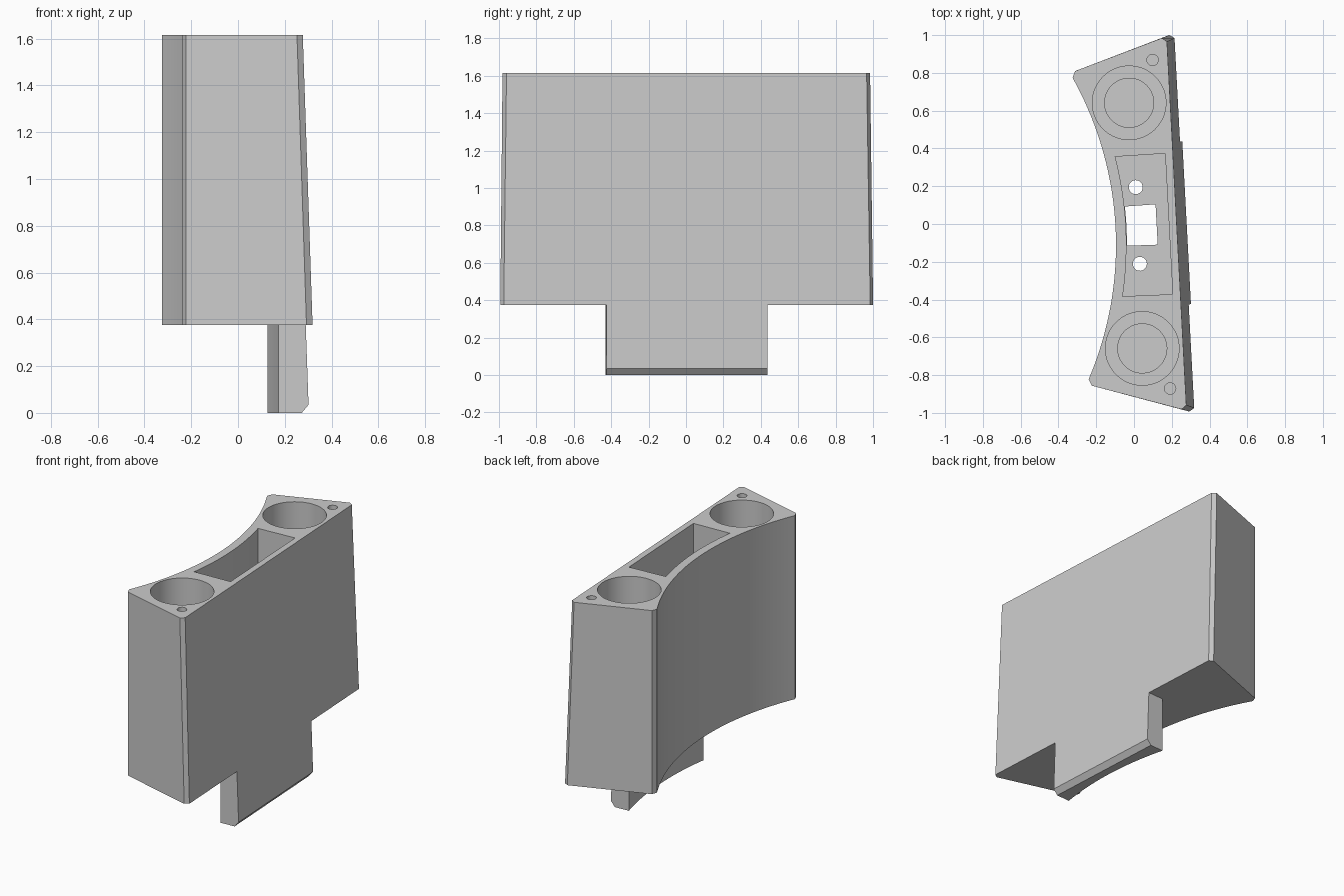
import bpy, bmesh, math
from mathutils import Matrix

cube = bpy.data.objects.get("Cube")
if cube:
    bpy.data.objects.remove(cube, do_unlink=True)

grey = bpy.data.materials.new("light_grey")
grey.use_nodes = True
grey.diffuse_color = (0.6, 0.6, 0.6, 1)
grey.node_tree.nodes["Principled BSDF"].inputs["Base Color"].default_value = (0.6, 0.6, 0.6, 1)

# The part is symmetric in its own frame, then turned slightly about z
TURN = Matrix.Translation((0, -0.009, 0)) @ Matrix.Rotation(math.radians(3.05), 4, 'Z')
ARC_X = -1.916            # shared centre of all the curved walls
BASE, TOP = 0.375, 1.615  # underside and top of the body


def arc(radius, half, steps):
    """Curved wall from +half to -half in y."""
    a = math.asin(half / radius)
    return [(ARC_X + radius * math.cos(t), radius * math.sin(t))
            for t in (a - 2 * a * i / steps for i in range(steps + 1))]


def mirrored(side, wall):
    """Closed counter-clockwise outline: mirrored side points plus a wall."""
    return [(x, -y) for x, y in reversed(side)] + side + wall


def circle(cx, cy, r, n=64):
    return [(cx + r * math.cos(2 * math.pi * i / n), cy + r * math.sin(2 * math.pi * i / n))
            for i in range(n)]


def loft(name, layers):
    """Solid through a stack of (z, outline) layers."""
    bm = bmesh.new()
    rings = [[bm.verts.new((x, y, z)) for x, y in pts] for z, pts in layers]
    n = len(rings[0])
    bm.faces.new(rings[0][::-1])
    bm.faces.new(rings[-1])
    for low, high in zip(rings, rings[1:]):
        for i in range(n):
            j = (i + 1) % n
            bm.faces.new((low[i], low[j], high[j], high[i]))
    bmesh.ops.recalc_face_normals(bm, faces=bm.faces)
    bm.transform(TURN)
    mesh = bpy.data.meshes.new(name)
    bm.to_mesh(mesh)
    bm.free()
    mesh.materials.append(grey)
    obj = bpy.data.objects.new(name, mesh)
    bpy.context.collection.objects.link(obj)
    return obj


def activate(obj):
    bpy.ops.object.select_all(action='DESELECT')
    obj.select_set(True)
    bpy.context.view_layer.objects.active = obj


def cut(obj, outline, low, high=TOP + 0.1):
    cutter = loft("cutter", [(low, outline), (high, outline)])
    cutter.hide_render = True
    mod = obj.modifiers.new("cut", 'BOOLEAN')
    mod.operation = 'DIFFERENCE'
    mod.solver = 'EXACT'
    mod.object = cutter
    activate(obj)
    bpy.ops.object.modifier_apply(modifier=mod.name)
    bpy.data.objects.remove(cutter, do_unlink=True)


# Main body: hollow-curved inner wall, leaning outer face, chamfered corners
inner = arc(1.818, 0.799, 48)
corner = (-0.268, 0.834)
wall = [corner] + inner + [(corner[0], -corner[1])]
body = loft("body", [
    (BASE, mirrored([(0.267, 0.981), (0.24, 0.998)], wall)),
    (TOP, mirrored([(0.226, 0.964), (0.2, 0.984)], wall))])

# Central pocket with a window and two screw holes through its floor
FLOOR = 0.5
cut(body, mirrored([(0.185, 0.373)], arc(1.873, 0.37, 24)), FLOOR)
cut(body, mirrored([(0.12, 0.107)], arc(1.876, 0.104, 8)), BASE - 0.1, FLOOR + 0.1)
for s in (-1, 1):
    cut(body, circle(0.02, s * 0.203, 0.037, 32), BASE - 0.1, FLOOR + 0.1)
    # Round wells with a smaller recess in the bottom, and corner holes
    cut(body, circle(0.009, s * 0.651, 0.195), FLOOR)
    cut(body, circle(0.009, s * 0.651, 0.13), FLOOR - 0.05, FLOOR + 0.1)
    cut(body, circle(0.145, s * 0.871, 0.03, 32), TOP - 0.35)

# Lower tab: follows the leaning outer face, with a chamfered bottom edge
tab_wall = arc(2.1105, 0.431, 24)
tab = loft("lower_tab", [(z, mirrored([(x, 0.431)], tab_wall))
                         for z, x in ((0, 0.25), (0.035, 0.279), (BASE, 0.267))])

for obj in (body, tab):
    activate(obj)
    bpy.ops.object.shade_smooth_by_angle(angle=math.radians(25))
